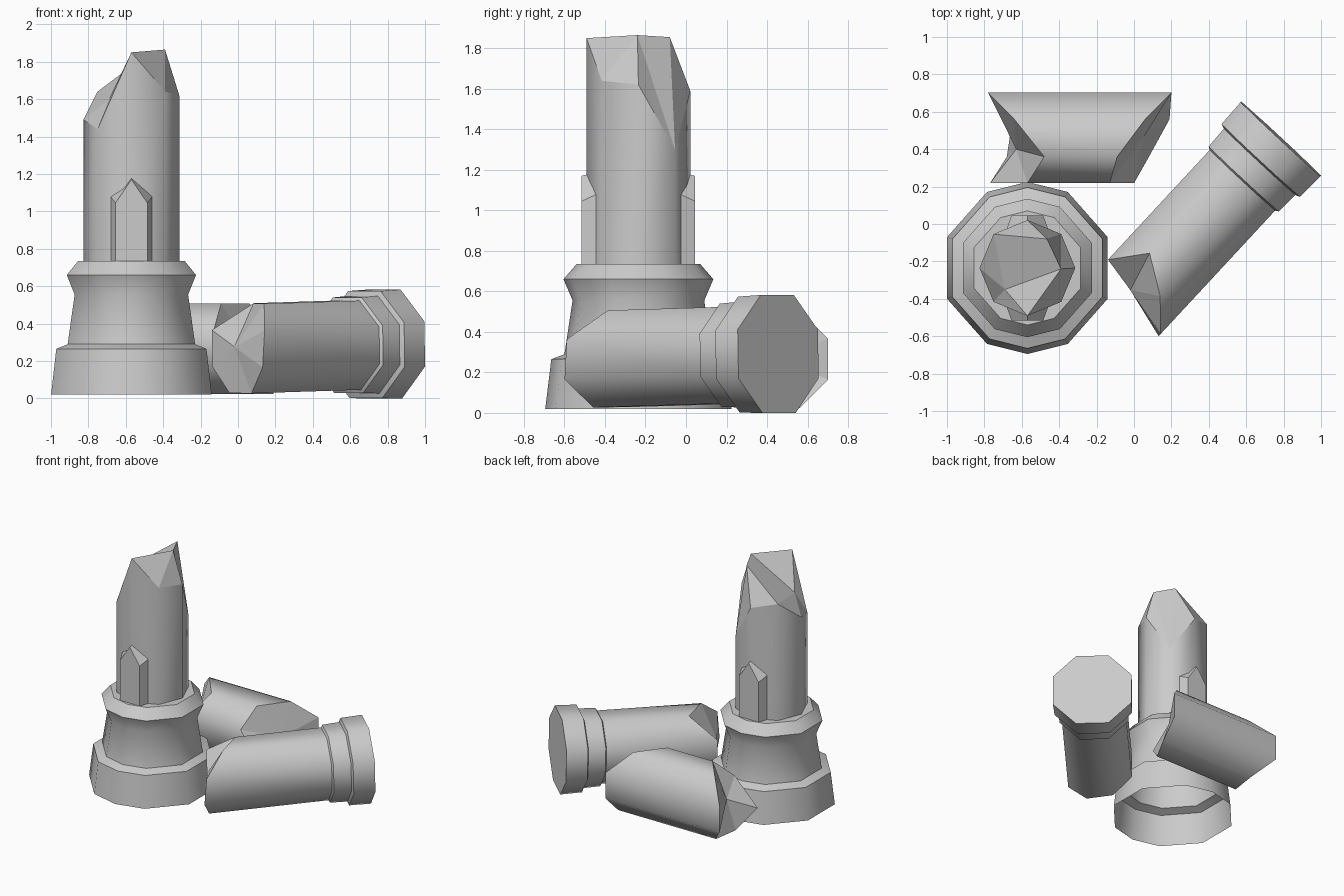
import bpy, bmesh
from math import cos, sin, radians
from mathutils import Vector, Matrix

cube = bpy.data.objects.get("Cube")
if cube:
    bpy.data.objects.remove(cube)

stone = bpy.data.materials.new("grey_stone")
stone.use_nodes = True
GREY = (0.6, 0.6, 0.6, 1)
stone.diffuse_color = GREY
stone.node_tree.nodes["Principled BSDF"].inputs["Base Color"].default_value = GREY

OCT = [45 * k for k in range(8)]
OCT_FLAT = [a + 22.5 for a in OCT]


def ring(angles, radius, heights):
    """Ring of points around local z; heights is one value or one per corner."""
    if not isinstance(heights, list):
        heights = [heights] * len(angles)
    return [Vector((radius * cos(radians(a)), radius * sin(radians(a)), h))
            for a, h in zip(angles, heights)]


def build(name, rings, matrix, start=None, end=None, extra=(), extra_faces=(), smooth=True):
    """Loft the rings; each end is None (open), 'flat' or the apex of a fan."""
    n = len(rings[0])
    bm = bmesh.new()
    loops = [[bm.verts.new(p) for p in r] for r in rings]
    caps = []
    for a, b in zip(loops, loops[1:]):
        for i in range(n):
            j = (i + 1) % n
            bm.faces.new((a[i], a[j], b[j], b[i]))
    for loop, cap, flip in ((loops[0], start, True), (loops[-1], end, False)):
        if cap == "flat":
            caps.append(bm.faces.new(loop[::-1] if flip else loop))
        elif cap:
            tip = bm.verts.new(cap)
            caps += [bm.faces.new((loop[i], loop[(i + 1) % n], tip)) for i in range(n)]
    # Hand-joined broken surface: letters are inner points, digits rim corners
    inner = {k: bm.verts.new(p) for k, p in extra}
    for tri in extra_faces:
        caps.append(bm.faces.new([inner[c] if c in inner else loops[-1][int(c)] for c in tri]))
    bmesh.ops.recalc_face_normals(bm, faces=bm.faces[:])
    bm.faces.index_update()
    flat = [f.index for f in caps]
    mesh = bpy.data.meshes.new(name)
    bm.to_mesh(mesh)
    bm.free()
    mesh.materials.append(stone)
    ob = bpy.data.objects.new(name, mesh)
    ob.matrix_world = matrix
    bpy.context.collection.objects.link(ob)
    if smooth:
        bpy.ops.object.select_all(action='DESELECT')
        ob.select_set(True)
        bpy.context.view_layer.objects.active = ob
        bpy.ops.object.shade_smooth_by_angle(angle=radians(50))
        for i in flat:
            mesh.polygons[i].use_smooth = False
    return ob


def frame(x, y, z, origin):
    """Matrix from three axes and an origin."""
    m = Matrix((x, y, z)).transposed().to_4x4()
    m.translation = origin
    return m


# Standing column: hollow pedestal
centre = Matrix.Translation((-0.57, -0.235, 0))
right_half = [-62, -21, 21, 62]
ten = [-90] + right_half + [90] + [180 - a for a in reversed(right_half)]
profile = [(0.46, 0.02), (0.43, 0.265), (0.365, 0.29), (0.325, 0.555),
           (0.37, 0.66), (0.305, 0.735)]
build("pedestal", [ring(ten, r, z) for r, z in profile], centre, end="flat")

# Standing column: shaft with a jagged broken top
rim = [1.62, 1.30, 1.59, 1.64, 1.49, 1.44, 1.85, 1.64]
inner_points = (("A", (0.18, -0.005, 1.865)), ("B", (0.105, 0.155, 1.855)),
                ("D", (-0.12, -0.115, 1.6)))
broken = ["70A", "01A", "A1B", "12B", "23B", "3DB", "34D", "45D", "56D",
          "67A", "6AD", "ABD"]
build("standing_shaft", [ring(OCT, 0.256, 0.73), ring(OCT, 0.256, rim)], centre,
      extra=inner_points, extra_faces=broken)


# Pointed panels on the front and back of the shaft
def arch(w, shoulder, peak, depth):
    return [Vector(p) for p in ((-w, -depth, 0.73), (w, -depth, 0.73), (w, -depth, shoulder),
                                (0, -depth, peak), (-w, -depth, shoulder))]


for name, turn in (("front_panel", 0), ("back_panel", 180)):
    build(name, [arch(0.112, 1.08, 1.19, 0.15), arch(0.112, 1.08, 1.19, 0.205),
                 arch(0.085, 1.045, 1.17, 0.28)],
          centre @ Matrix.Rotation(radians(turn), 4, 'Z'),
          start="flat", end="flat", smooth=False)

# Fallen column with a stepped capital, snapped at the far end
side = Vector((0.733, -0.68, 0)).normalized()
axis = Vector((-0.68, -0.733, -0.022)).normalized()
up = axis.cross(side)
snap = [1.2, 1.05, 0.92, 1.1, 1.1, 1.12, 1.16, 1.22]
steps = [(0.315, 0), (0.31, 0.155), (0.282, 0.165), (0.276, 0.29), (0.258, 0.3)]
build("fallen_column", [ring(OCT_FLAT, r, t) for r, t in steps] + [ring(OCT_FLAT, 0.258, snap)],
      frame(side, up, axis, (0.785, 0.455, 0.291)),
      start="flat", end=(-0.04, 0.01, 1.14))

# Broken drum lying behind, jagged at both ends
left_rim = [-0.78, -0.64, -0.48, -0.57, -0.77, -0.68, -0.65, -0.78]
right_rim = [0.2, 0.06, -0.09, -0.13, 0, 0.08, 0.19, 0.2]
build("fallen_drum", [ring(OCT_FLAT, 0.262, left_rim), ring(OCT_FLAT, 0.262, right_rim)],
      frame((0, 1, 0), (0, 0, 1), (1, 0, 0), (0, 0.46, 0.265)),
      start=(-0.06, 0, -0.63), end=(0, 0, 0.05))
